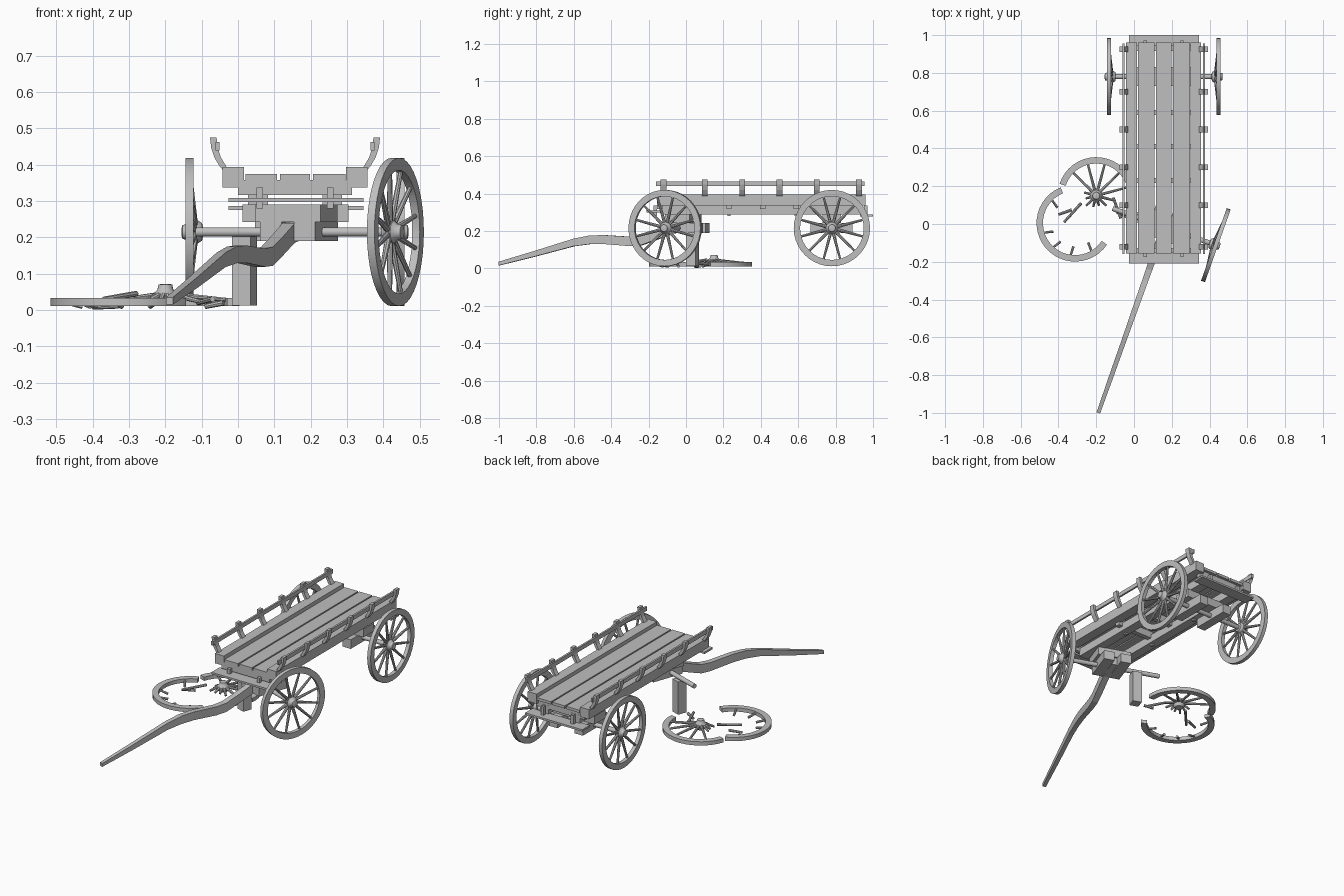
import bpy, bmesh, math, random
from math import radians, sin, cos, tau
from mathutils import Matrix, Vector

random.seed(4)
cube = bpy.data.objects.get("Cube")
if cube:
    bpy.data.objects.remove(cube, do_unlink=True)

mat = bpy.data.materials.new("weathered_grey_wood")
mat.use_nodes = True
GREY = (0.52, 0.52, 0.52, 1)
mat.diffuse_color = GREY
mat.node_tree.nodes["Principled BSDF"].inputs["Base Color"].default_value = GREY

IDENT = Matrix.Identity(4)
MID = 0.157                      # centre line of the wagon body


def finish(name, bm, m=IDENT, smooth=False):
    bmesh.ops.recalc_face_normals(bm, faces=bm.faces)
    me = bpy.data.meshes.new(name)
    bm.to_mesh(me)
    bm.free()
    me.transform(m)
    ob = bpy.data.objects.new(name, me)
    bpy.context.collection.objects.link(ob)
    me.materials.append(mat)
    if smooth:
        bpy.ops.object.select_all(action='DESELECT')
        ob.select_set(True)
        bpy.context.view_layer.objects.active = ob
        bpy.ops.object.shade_smooth_by_angle(angle=radians(35))
    return ob


def box(name, x, y, z, m=IDENT):
    bm = bmesh.new()
    bmesh.ops.create_cube(bm, size=1)
    for v in bm.verts:
        v.co = [(a + b) / 2 + c * (b - a) for (a, b), c in zip((x, y, z), v.co)]
    return finish(name, bm, m)


def loft(name, rings, m=IDENT, closed=False, smooth=False):
    """Skin a list of equal-sized point rings."""
    bm = bmesh.new()
    vs = [[bm.verts.new(p) for p in r] for r in rings]
    n = len(rings[0])
    for i in range(len(vs) - (0 if closed else 1)):
        a, b = vs[i], vs[(i + 1) % len(vs)]
        for k in range(n):
            bm.faces.new((a[k], a[(k + 1) % n], b[(k + 1) % n], b[k]))
    if not closed:
        bm.faces.new(vs[0])
        bm.faces.new(vs[-1])
    return finish(name, bm, m, smooth)


def lathe(name, profile, m=IDENT, n=16):
    """Turn (x, radius) pairs around the x axis."""
    rings = [[(x, r * sin(tau * k / n), -r * cos(tau * k / n)) for k in range(n)]
             for x, r in profile]
    return loft(name, rings, m, smooth=True)


def rod(name, a, b, r0, r1, m=IDENT, n=8):
    a, b = Vector(a), Vector(b)
    d = b - a
    turn = Matrix.Translation(a) @ d.to_track_quat('X', 'Z').to_matrix().to_4x4()
    return lathe(name, [(0, r0), (d.length, r1)], m @ turn, n)


def polar(x, r, deg):
    a = radians(deg)
    return (x, r * sin(a), -r * cos(a))


# ---- wheels -------------------------------------------------------------
R_OUT, R_IN, HALF = 0.204, 0.17, 0.011


def rim(name, m, start=0, end=360):
    full = end - start == 360
    steps = max(4, round((end - start) / 9))
    rings = []
    for i in range(steps if full else steps + 1):
        a = start + (end - start) * i / steps
        rings.append([polar(x, r, a) for x, r in
                      ((-HALF, R_IN), (HALF, R_IN), (HALF, R_OUT), (-HALF, R_OUT))])
    return loft(name, rings, m, closed=full, smooth=True)


def hub(name, m):
    lathe(name, [(-0.036, 0.015), (-0.034, 0.024), (-0.022, 0.032), (-0.004, 0.032),
                 (0.006, 0.022), (0.020, 0.019), (0.022, 0.012)], m)


def wheel(name, m):
    rim(name + "_rim", m)
    hub(name + "_hub", m)
    for i in range(12):
        a = 15 + 30 * i
        rod(f"{name}_spoke_{i + 1}", polar(-0.014, 0.025, a), polar(0, 0.175, a),
            0.009, 0.006, m)


def place(x, y, z, yaw=0):
    return Matrix.Translation((x, y, z)) @ Matrix.Rotation(radians(yaw), 4, 'Z')


AXLE_Z, TRACK, REAR_Y = 0.215, 0.29, 0.78
FRONT = place(0.16, -0.015, 0, -19.5)      # steered front carriage
wheel("rear_left_wheel", place(MID + TRACK, REAR_Y, AXLE_Z))
wheel("rear_right_wheel", place(MID - TRACK, REAR_Y, AXLE_Z, 180))
wheel("front_left_wheel", FRONT @ place(TRACK, 0, AXLE_Z))

# ---- collapsed front right wheel on the ground --------------------------
LAY = Matrix.Rotation(radians(-90), 4, 'Y')
upper = Matrix.Translation((-0.2, 0.15, 0.022)) @ LAY
lower = Matrix.Translation((-0.312, 0.005, 0.022)) @ LAY
rim("broken_rim_back", upper, -5, 162)
rim("broken_rim_front", lower, 112, 326)
hub("broken_hub", Matrix.Translation((-0.2, 0.15, 0.05)) @ LAY)
for i in range(12):
    a = 15 + 30 * i
    length = 0.175 if a < 160 else random.uniform(0.05, 0.11)
    rod(f"broken_spoke_{i + 1}", polar(0.02, 0.025, a),
        polar(0.006 if a < 160 else 0.0, length, a), 0.008, 0.006, upper)
for i, a in enumerate((135, 197, 228, 262, 300)):
    rod(f"rim_stub_{i + 1}", polar(0.0, 0.175, a), polar(-0.012, 0.125, a + 4),
        0.006, 0.007, lower)
loose = [((-0.37, 0.01, 0.03), (-0.28, 0.11, 0.045)),
         ((-0.40, 0.05, 0.008), (-0.33, 0.075, 0.012)),
         ((-0.11, 0.14, 0.02), (-0.07, 0.03, 0.03)),
         ((-0.09, 0.06, 0.01), (-0.04, 0.04, 0.02))]
for i, (a, b) in enumerate(loose):
    rod(f"loose_spoke_{i + 1}", a, b, 0.007, 0.008)

# ---- axles and running gear ---------------------------------------------
rod("rear_axle", (MID - TRACK, REAR_Y, AXLE_Z), (MID + TRACK, REAR_Y, AXLE_Z), 0.013, 0.013, n=12)
rod("front_axle", (-TRACK, 0, AXLE_Z), (TRACK, 0, AXLE_Z), 0.013, 0.013, FRONT, 12)
box("rear_bolster", (0.012, 0.304), (0.73, 0.83), (0.243, 0.291))
box("front_bolster", (-0.096, 0.096), (-0.07, 0.07), (0.243, 0.291), FRONT)
for side, s in (("left", 1), ("right", -1)):
    xs = sorted((s * 0.018, s * 0.08))
    box(f"front_hound_{side}", xs, (-0.07, 0.12), (0.19, 0.243), FRONT)
    xs = sorted((MID + s * 0.055, MID + s * 0.11))
    box(f"rear_hound_{side}", xs, (0.665, 0.89), (0.19, 0.243))
box("prop_post", (-0.177, -0.124), (-0.027, 0.027), (0.012, 0.203), FRONT)

# ---- draught pole: length, height, half width, half depth ----------------
pole = [(-1.045, 0.025, 0.010, 0.010), (-0.84, 0.078, 0.012, 0.015),
        (-0.62, 0.138, 0.013, 0.020), (-0.53, 0.152, 0.014, 0.023),
        (-0.45, 0.154, 0.015, 0.024), (-0.30, 0.144, 0.016, 0.025),
        (-0.24, 0.148, 0.017, 0.026), (-0.17, 0.172, 0.018, 0.026),
        (-0.06, 0.213, 0.018, 0.027), (0.06, 0.222, 0.018, 0.022)]
loft("draught_pole", [[(-w, s, z - h), (w, s, z - h), (w, s, z + h), (-w, s, z + h)]
                      for s, z, w, h in pole], FRONT)

# ---- wagon bed ------------------------------------------------------------
BED = (-0.155, 0.96)
for i, xs in enumerate(((0.020, 0.108), (0.116, 0.198), (0.206, 0.296))):
    box(f"floor_plank_{i + 1}", xs, BED, (0.358, 0.374))
for i, y in enumerate((-0.14, 0.23, 0.41, 0.59, 0.93)):
    box(f"floor_joist_{i + 1}", (0.0, 0.314), (y - 0.014, y + 0.014), (0.317, 0.358))
box("front_end_board", (-0.026, 0.345), (-0.21, -0.135), (0.298, 0.309))
box("rear_end_board", (-0.026, 0.345), (0.93, 1.0), (0.276, 0.287))

# ---- sides, mirrored about the centre line --------------------------------
POSTS = (-0.12, 0.10, 0.30, 0.50, 0.70, 0.925)
curve = [(0.180, 0.375), (0.198, 0.395), (0.213, 0.420), (0.222, 0.447), (0.225, 0.475)]
for side, s in (("left", 1), ("right", -1)):
    def span(a, b):
        return sorted((MID + s * a, MID + s * b))
    box(f"side_beam_{side}", span(0.141, 0.199), BED, (0.337, 0.394))
    box(f"sill_{side}", span(0.075, 0.13), (-0.13, 0.945), (0.289, 0.337))
    box(f"side_rail_{side}", span(0.208, 0.219), (-0.16, 0.955), (0.439, 0.463))
    for y in (-0.165, 0.23, 0.59, 0.962):
        box(f"peg_{side}", span(0.088, 0.106), (y - 0.009, y + 0.009), (0.28, 0.337))
    for i, y in enumerate(POSTS):
        rings = [[(MID + s * (x + dx), y + dy, z) for dx, dy in
                  ((-0.009, -0.015), (0.009, -0.015), (0.009, 0.015), (-0.009, 0.015))]
                 for x, z in curve]
        loft(f"stanchion_{side}_{i + 1}", rings)
